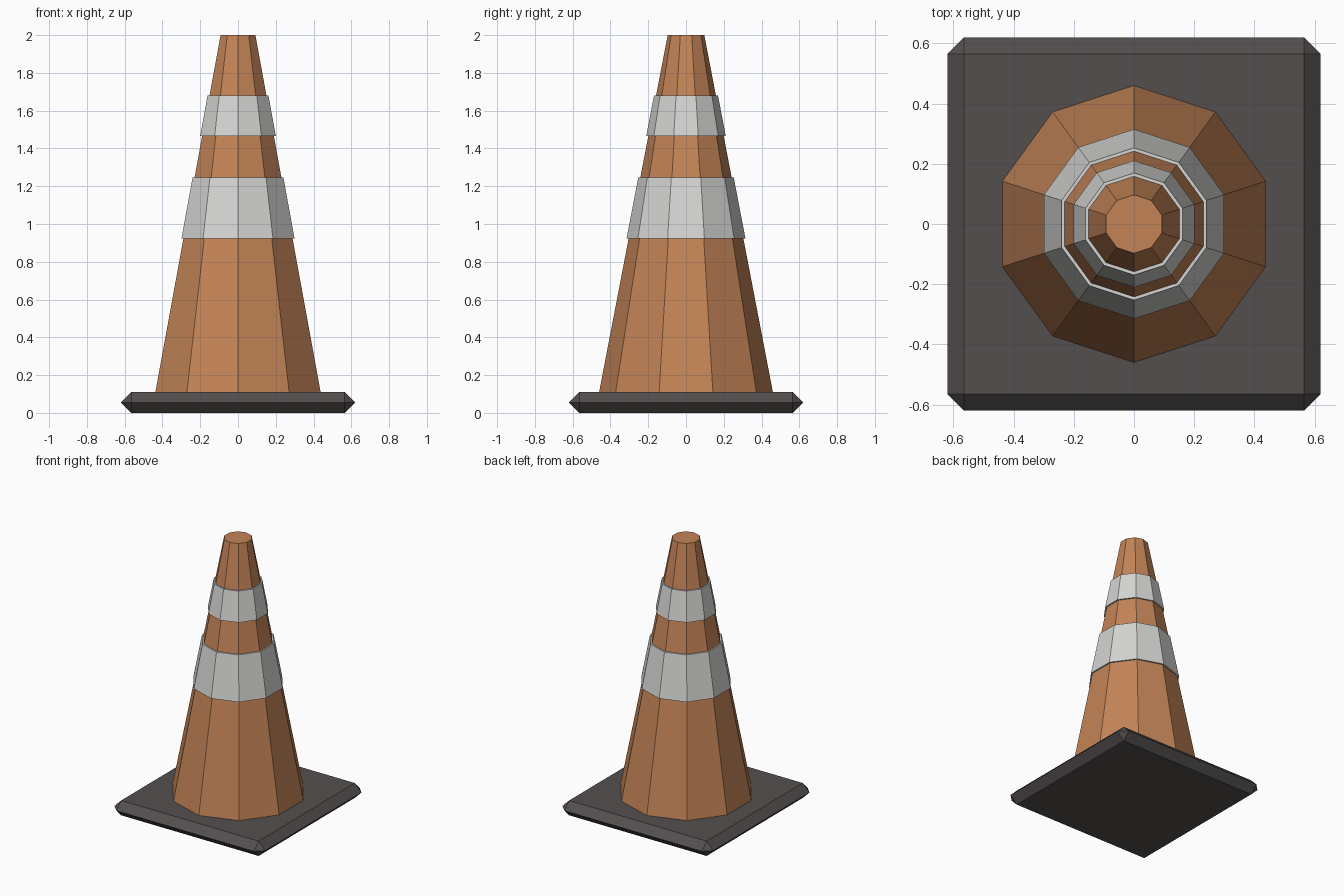
import bpy, bmesh, math

if "Cube" in bpy.data.objects:
    bpy.data.objects.remove(bpy.data.objects["Cube"])

SIDES = 10
Z0, Z1, R0, R1 = 0.11, 2.0, 0.46, 0.097   # cone heights and corner radii


def material(name, rgb):
    m = bpy.data.materials.new(name)
    m.diffuse_color = (*rgb, 1)
    m.use_nodes = True
    m.node_tree.nodes["Principled BSDF"].inputs["Base Color"].default_value = m.diffuse_color
    return m


def finish(name, bm, mat):
    bmesh.ops.recalc_face_normals(bm, faces=bm.faces)
    me = bpy.data.meshes.new(name)
    bm.to_mesh(me)
    bm.free()
    me.materials.append(mat)
    ob = bpy.data.objects.new(name, me)
    bpy.context.collection.objects.link(ob)
    return ob


def ring(bm, r, z):
    # corners point along +y and -y
    step = 2 * math.pi / SIDES
    return [bm.verts.new((r * math.sin(i * step), r * math.cos(i * step), z))
            for i in range(SIDES)]


def bridge(bm, a, b):
    for i in range(SIDES):
        j = (i + 1) % SIDES
        bm.faces.new((a[i], a[j], b[j], b[i]))


def cone_radius(z):
    return R0 + (R1 - R0) * (z - Z0) / (Z1 - Z0)


orange = material("faded orange", (0.55, 0.23, 0.095))
white = material("reflective grey", (0.66, 0.66, 0.645))
rubber = material("dark rubber", (0.088, 0.078, 0.076))

# Base slab: square top and bottom, wider chamfered middle
bm = bmesh.new()
S, W, H = 0.565, 0.62, 0.11
for sx in (-1, 1):
    for sy in (-1, 1):
        for p in ((S, S, 0), (S, S, H), (W, S, H / 2), (S, W, H / 2)):
            bm.verts.new((sx * p[0], sy * p[1], p[2]))
bmesh.ops.convex_hull(bm, input=bm.verts)
bmesh.ops.dissolve_limit(bm, angle_limit=0.01, verts=bm.verts, edges=bm.edges)
finish("base", bm, rubber)

# Cone body
bm = bmesh.new()
low, high = ring(bm, R0, Z0), ring(bm, R1, Z1)
bridge(bm, low, high)
bm.faces.new(low)
bm.faces.new(high)
finish("cone_body", bm, orange)

# Reflective sleeves standing slightly proud of the cone
for name, za, zb, off in (("lower_band", 0.923, 1.245, 0.011),
                          ("upper_band", 1.465, 1.68, 0.011)):
    bm = bmesh.new()
    loops = [ring(bm, cone_radius(z) + d, z)
             for z, d in ((za, off), (zb, off), (zb, -0.004), (za, -0.004))]
    for k in range(4):
        bridge(bm, loops[k], loops[(k + 1) % 4])
    finish(name, bm, white)
